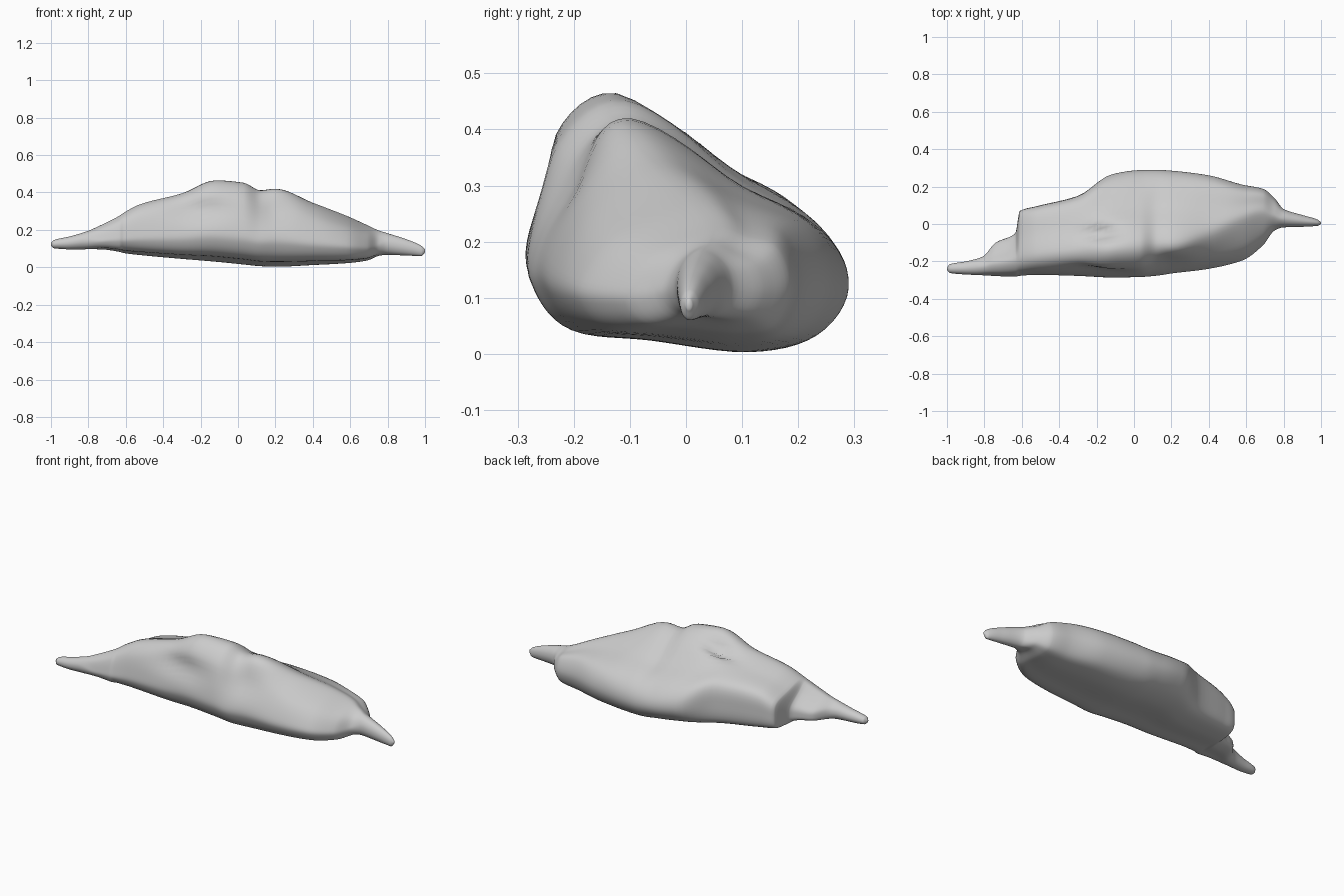
import bpy, bmesh, math

if "Cube" in bpy.data.objects:
    bpy.data.objects.remove(bpy.data.objects["Cube"])

# Stations along x: x, front y, back y, bottom z, top z, ridge y, back-edge height fraction
STATIONS = [
    (-1.0, -.245, -.235, .115, .13, -.24, .5),
    (-.985, -.262, -.215, .102, .145, -.24, .5),
    (-.9, -.27, -.20, .096, .165, -.24, .5),
    (-.81, -.274, -.175, .096, .192, -.23, .5),
    (-.74, -.277, -.10, .096, .222, -.21, .5),
    (-.635, -.28, -.05, .083, .275, -.19, .5),
    (-.61, -.275, .07, .076, .292, -.18, .72),
    (-.52, -.27, .095, .065, .338, -.17, .76),
    (-.3, -.275, .15, .045, .395, -.15, .72),
    (-.12, -.283, .265, .03, .465, -.125, .49),
    (.03, -.28, .288, .015, .452, -.11, .47),
    (.12, -.272, .29, .006, .412, -.10, .52),
    (.2, -.26, .285, .003, .42, -.10, .52),
    (.4, -.235, .26, .012, .345, -.05, .64),
    (.58, -.19, .21, .022, .275, .02, .78),
    (.69, -.11, .188, .036, .225, .05, .82),
    (.75, -.035, .14, .06, .198, .04, .7),
    (.8, -.018, .08, .066, .182, .015, .6),
    (.9, -.015, .048, .063, .15, .01, .6),
    (.98, -.01, .024, .06, .115, .006, .6),
    (1.0, 0.0, .01, .08, .096, .005, .6),
]


def pchip(xs, ys, x):
    """Smooth interpolation without overshoot."""
    n = len(xs)
    d = [(ys[i + 1] - ys[i]) / (xs[i + 1] - xs[i]) for i in range(n - 1)]

    def tangent(i):
        if i == 0 or i == n - 1:
            return d[min(i, n - 2)]
        a, b = d[i - 1], d[i]
        return 0 if a * b <= 0 else 2 * a * b / (a + b)

    i = max(k for k in range(n - 1) if xs[k] <= x or k == 0)
    h = xs[i + 1] - xs[i]
    t = (x - xs[i]) / h
    return ((2 * t**3 - 3 * t**2 + 1) * ys[i] + (t**3 - 2 * t**2 + t) * h * tangent(i)
            + (3 * t**2 - 2 * t**3) * ys[i + 1] + (t**3 - t**2) * h * tangent(i + 1))


def ramp(a, b, x):
    t = min(1, max(0, (x - a) / (b - a)))
    return t * t * (3 - 2 * t)


def section(x, p, b):
    """Unit cross-section: upright front, ridge, long back slope; round on the end spikes."""
    shoulder = .3 + .15 * ramp(0, .2, x) - .13 * ramp(.25, .5, x)
    square = 1 - ramp(-.3, -.1, x)
    low = .06 * ramp(.25, .5, x)
    wedge = [(.12, .09), (.01, .25), (.003, .44), (shoulder * p, .83 - low), (p, 1),
             ((p + .93) / 2, (1 + b) / 2 + .015), (.92 + .02 * square, b), (1, b * .53),
             (.9 + .05 * square, .07), (.68, 0), (.36, .05)]
    k = max(ramp(.72, .82, x), 1 - ramp(-.85, -.72, x))
    out = []
    for i, (u, v) in enumerate(wedge):
        a = math.radians(-135 - i * 360 / 11)
        cu, cv = .5 + .5 * math.cos(a), .5 + .5 * math.sin(a)
        out.append((u + (cu - u) * k, v + (cv - v) * k))
    return out


def closed_curve(pts, steps):
    """Closed Catmull-Rom loop through the points."""
    out, n = [], len(pts)
    for i in range(n):
        a, b, c, d = (pts[(i + k - 1) % n] for k in range(4))
        for s in range(steps):
            t = s / steps
            out.append(tuple(.5 * (2 * b[k] + (c[k] - a[k]) * t
                       + (2 * a[k] - 5 * b[k] + 4 * c[k] - d[k]) * t * t
                       + (3 * b[k] - a[k] - 3 * c[k] + d[k]) * t**3) for k in range(2)))
    return out


def dent(x, y, cx, cy, rx, ry):
    return math.exp(-((x - cx) / rx)**2 - ((y - cy) / ry)**2)


# Lofted body with both tapered ends
xs = [s[0] for s in STATIONS]
cols = [[s[k] for s in STATIONS] for k in range(1, 7)]
samples = sorted({round(a + (b - a) * k / 6, 5) for a, b in zip(xs, xs[1:]) for k in range(7)})
bm = bmesh.new()
rings = []
for x in samples:
    y0, y1, z0, z1, ridge, back = (pchip(xs, c, x) for c in cols)
    w, h = y1 - y0, z1 - z0
    ring = []
    for u, v in closed_curve(section(x, (ridge - y0) / w, back), 6):
        y, z = y0 + u * w, z0 + v * h
        # hollows behind the crest and on the front wall
        if v > .5:
            z -= .06 * dent(x, y, -.17, -.05, .09, .035)
            z -= .015 * dent(x, y, .05, .1, .3, .07)
        if u < .3:
            y += .03 * dent(x, z, -.2, .31, .16, .06)
            y += .02 * dent(x, z, .2, .3, .1, .07)
        ring.append(bm.verts.new((x, y, z)))
    rings.append(ring)
n = len(rings[0])
for r, s in zip(rings, rings[1:]):
    for i in range(n):
        j = (i + 1) % n
        bm.faces.new((r[i], r[j], s[j], s[i]))
bm.faces.new(rings[0])
bm.faces.new(rings[-1])
bmesh.ops.recalc_face_normals(bm, faces=bm.faces)
for f in bm.faces:
    f.smooth = True
mesh = bpy.data.meshes.new("rock_body")
bm.to_mesh(mesh)
bm.free()
body = bpy.data.objects.new("rock_body", mesh)
bpy.context.collection.objects.link(body)
